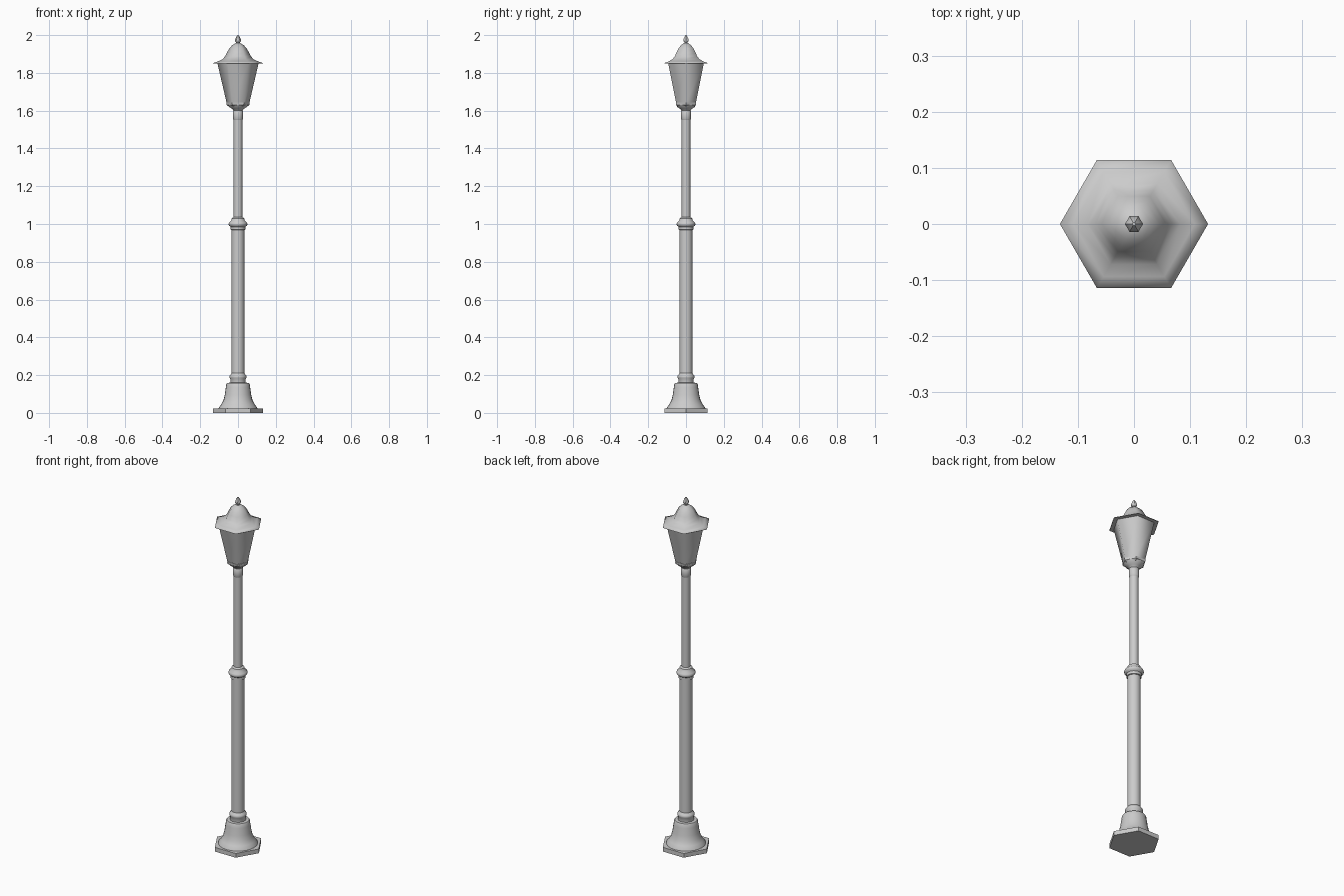
import bpy, bmesh, math


def lathe(name, profile, sides, smooth=40):
    """Revolve (radius, z) points into a closed solid with the given side count."""
    bm = bmesh.new()
    rings = []
    for r, z in profile:
        rings.append([bm.verts.new((r * math.cos(2 * math.pi * i / sides),
                                    r * math.sin(2 * math.pi * i / sides), z))
                      for i in range(sides)])
    for a, b in zip(rings, rings[1:]):
        for i in range(sides):
            j = (i + 1) % sides
            bm.faces.new((a[i], a[j], b[j], b[i]))
    bm.faces.new(rings[0][::-1])
    bm.faces.new(rings[-1])
    bmesh.ops.recalc_face_normals(bm, faces=bm.faces)
    mesh = bpy.data.meshes.new(name)
    bm.to_mesh(mesh)
    bm.free()
    ob = bpy.data.objects.new(name, mesh)
    bpy.context.collection.objects.link(ob)
    bpy.ops.object.select_all(action='DESELECT')
    ob.select_set(True)
    bpy.context.view_layer.objects.active = ob
    if smooth:
        bpy.ops.object.shade_smooth_by_angle(angle=math.radians(smooth))
    return ob


HEX, ROUND = 6, 24

# Hexagonal foot and flared bell base
lathe("base_plate", [(0.132, 0), (0.132, 0.024)], HEX, 0)
lathe("base_bell", [(0.103, 0.022), (0.101, 0.03), (0.088, 0.045), (0.077, 0.067),
                    (0.07, 0.095), (0.066, 0.125), (0.064, 0.135), (0.062, 0.152),
                    (0.058, 0.159), (0.038, 0.16)], ROUND)
lathe("base_collar", [(0.041, 0.158), (0.041, 0.18), (0.045, 0.186), (0.045, 0.195),
                      (0.041, 0.2), (0.034, 0.21)], ROUND)

# Thick lower post, middle ring, thin upper post
lathe("lower_post", [(0.034, 0.16), (0.034, 0.99)], ROUND)
lathe("middle_ring", [(0.034, 0.968), (0.039, 0.97), (0.039, 0.985), (0.048, 0.992),
                      (0.05, 1.0), (0.047, 1.008), (0.036, 1.018), (0.033, 1.03),
                      (0.023, 1.036)], ROUND)
lathe("upper_post", [(0.023, 1.0), (0.023, 1.6)], ROUND)
lathe("neck_collar", [(0.023, 1.55), (0.026, 1.555), (0.026, 1.596), (0.02, 1.604)], ROUND)

# Lantern: cup, hexagonal tapering body
lathe("lantern_cup", [(0.022, 1.598), (0.032, 1.61), (0.045, 1.618), (0.052, 1.63)], ROUND)
lathe("lantern_sill", [(0.046, 1.62), (0.06, 1.63), (0.062, 1.642), (0.058, 1.644)], HEX, 0)
lathe("lantern_body", [(0.06, 1.64), (0.109, 1.851)], HEX, 70)

# Swept hexagonal roof and finial
lathe("roof", [(0.132, 1.849), (0.132, 1.852), (0.108, 1.860), (0.083, 1.872),
               (0.068, 1.888), (0.057, 1.910), (0.046, 1.930), (0.031, 1.946),
               (0.014, 1.957)], HEX, 70)
lathe("finial", [(0.013, 1.95), (0.010, 1.962), (0.016, 1.968), (0.016, 1.976),
                 (0.010, 1.990), (0.003, 2.0)], HEX, 50)
